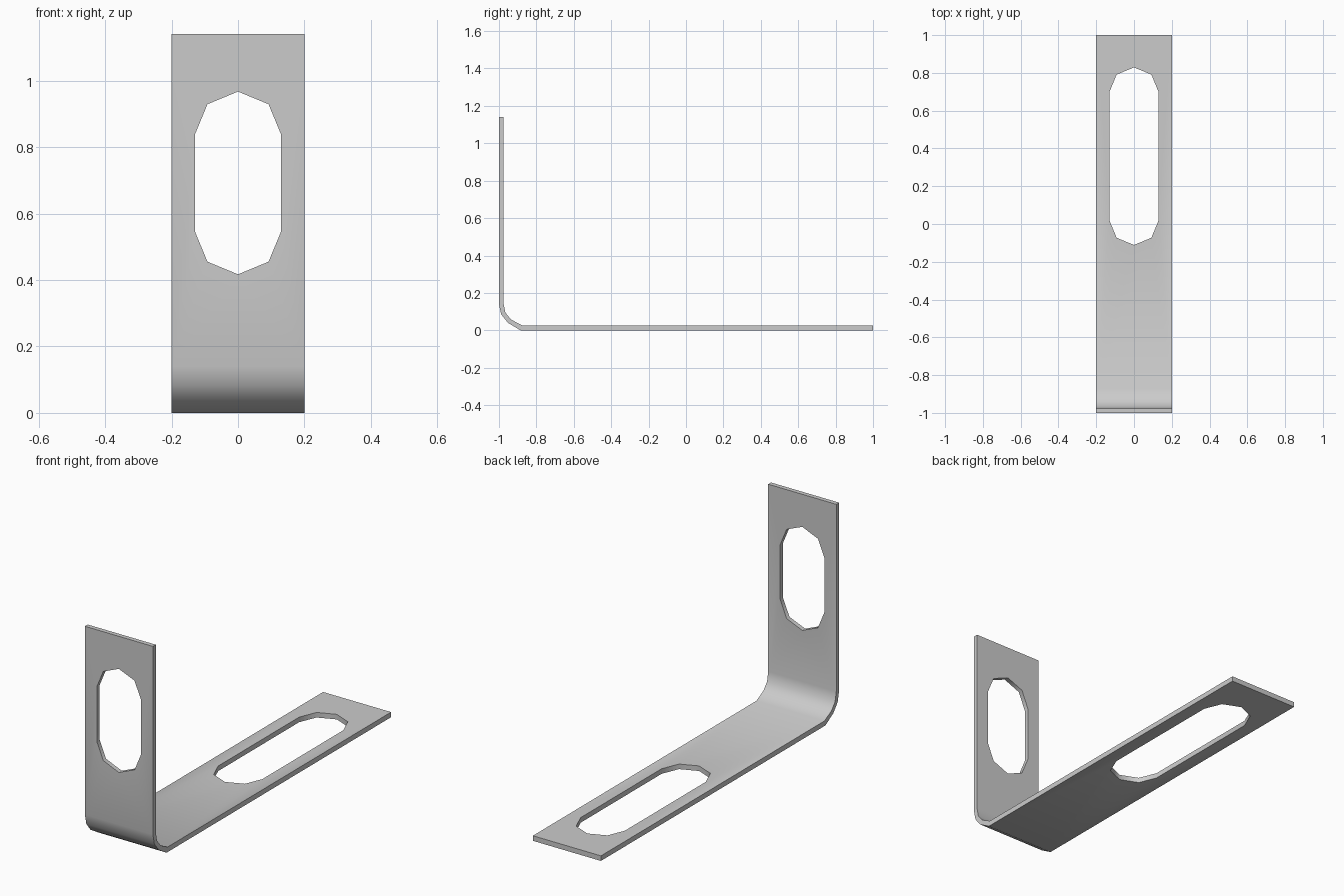
import bpy, bmesh
from math import sin, cos, pi, radians

if "Cube" in bpy.data.objects:
    bpy.data.objects.remove(bpy.data.objects["Cube"])


def prism(name, ring, offset):
    """Solid made by sweeping a closed ring of 3D points along an offset."""
    bm = bmesh.new()
    face = bm.faces.new([bm.verts.new(p) for p in ring])
    ext = bmesh.ops.extrude_face_region(bm, geom=[face], use_keep_orig=True)
    moved = [v for v in ext["geom"] if isinstance(v, bmesh.types.BMVert)]
    bmesh.ops.translate(bm, verts=moved, vec=offset)
    bmesh.ops.recalc_face_normals(bm, faces=bm.faces)
    mesh = bpy.data.meshes.new(name)
    bm.to_mesh(mesh)
    bm.free()
    obj = bpy.data.objects.new(name, mesh)
    bpy.context.collection.objects.link(obj)
    return obj


def slot(centre, half, r=0.13):
    """Rounded slot outline (across, along) with eight-sided ends."""
    pts = []
    for start, shift in ((0, half), (pi, -half)):
        for i in range(5):
            a = start + i * pi / 4
            pts.append((r * cos(a), centre + shift + r * sin(a)))
    return pts


# Bent strip: outer side down the upright and along the base, then back inside
outer = [(-1, 1.14), (-1, 0.14), (-0.988, 0.085), (-0.952, 0.04),
         (-0.885, 0), (1, 0)]
inner = [(1, 0.027), (-0.877, 0.027), (-0.936, 0.058), (-0.966, 0.095),
         (-0.976, 0.145), (-0.976, 1.14)]
bracket = prism("angle_bracket", [(-0.2, y, z) for y, z in outer + inner],
                (0.4, 0, 0))

# Slot cutters for the upright and the base
cutters = [
    prism("upright_slot_cutter",
          [(x, -1.1, z) for x, z in slot(0.692, 0.145)], (0, 0.2, 0)),
    prism("base_slot_cutter",
          [(x, y, -0.1) for x, y in slot(0.359, 0.34)], (0, 0, 0.2)),
]
bpy.context.view_layer.objects.active = bracket
bracket.select_set(True)
for cutter in cutters:
    cutter.hide_render = True
    mod = bracket.modifiers.new("slot", "BOOLEAN")
    mod.operation = "DIFFERENCE"
    mod.solver = "EXACT"
    mod.object = cutter
    bpy.ops.object.modifier_apply(modifier=mod.name)
    bpy.data.objects.remove(cutter)

bpy.ops.object.shade_smooth_by_angle(angle=radians(50))
